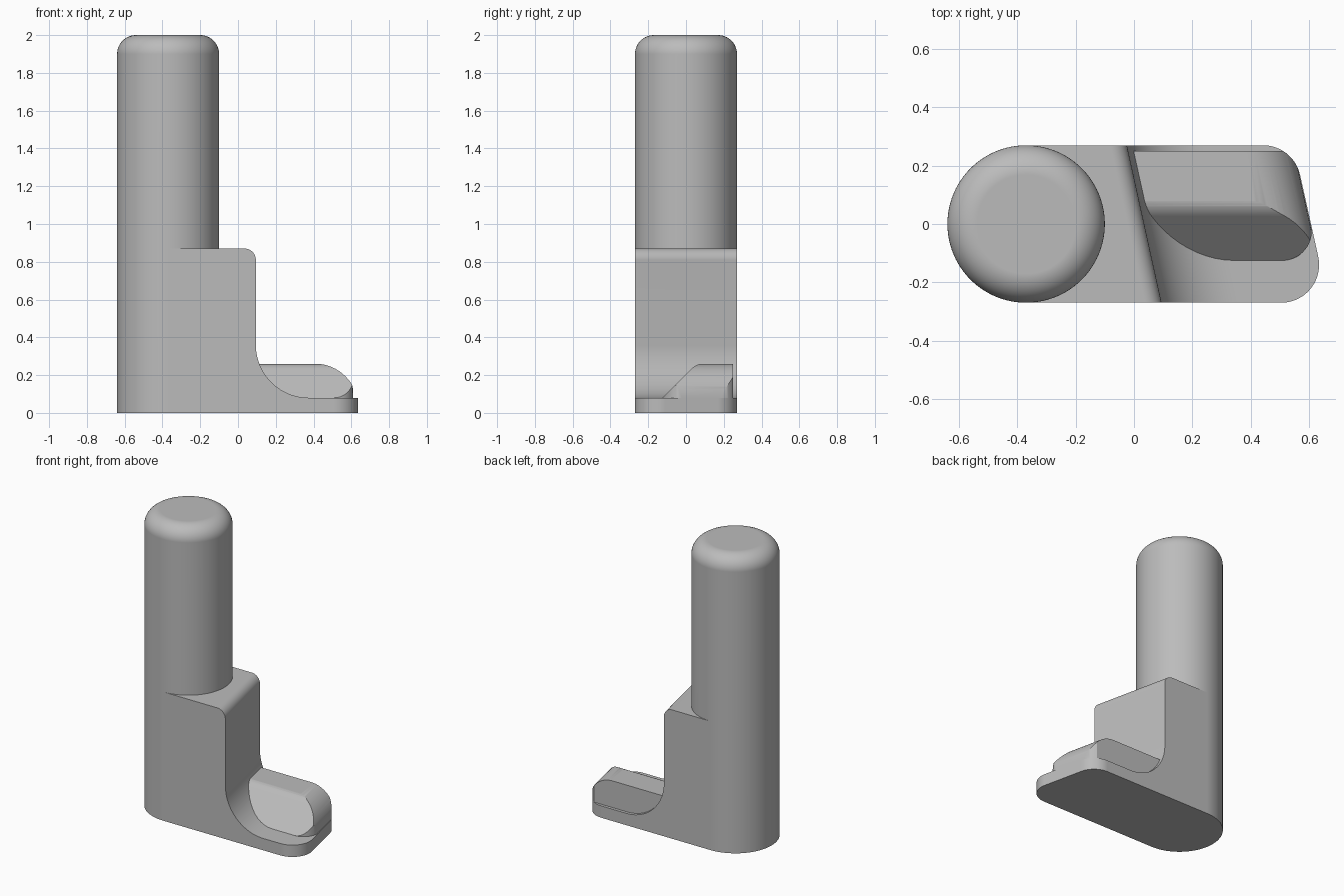
import bpy, bmesh, math
from mathutils import Vector

cube = bpy.data.objects.get("Cube")
if cube:
    bpy.data.objects.remove(cube, do_unlink=True)

SLANT = 0.22      # the step and toe end lean in x along y
HALF = 0.27       # half depth, also the column radius
COLUMN_X = -0.37

grey = bpy.data.materials.new("light grey")
grey.use_nodes = True
colour = (0.5, 0.5, 0.5, 1)
grey.diffuse_color = colour
grey.node_tree.nodes["Principled BSDF"].inputs["Base Color"].default_value = colour


def add_object(name, bm):
    bmesh.ops.recalc_face_normals(bm, faces=bm.faces)
    mesh = bpy.data.meshes.new(name)
    bm.to_mesh(mesh)
    bm.free()
    mesh.materials.append(grey)
    obj = bpy.data.objects.new(name, mesh)
    bpy.context.collection.objects.link(obj)
    return obj


def rounded(corners, steps=14):
    """Polygon from (u, v) or (u, v, radius) corners, with arcs at the radii."""
    out = []
    for i, c in enumerate(corners):
        p = Vector(c[:2])
        if len(c) < 3:
            out.append(p)
            continue
        a = (Vector(corners[i - 1][:2]) - p).normalized()
        b = (Vector(corners[(i + 1) % len(corners)][:2]) - p).normalized()
        half = a.angle(b) / 2
        centre = p + (a + b).normalized() * c[2] / math.sin(half)
        reach = c[2] / math.tan(half)
        start, end = p + a * reach - centre, p + b * reach - centre
        turn = math.atan2(start.x * end.y - start.y * end.x, start.dot(end))
        for k in range(steps + 1):
            t = turn * k / steps
            out.append(centre + Vector((
                start.x * math.cos(t) - start.y * math.sin(t),
                start.x * math.sin(t) + start.y * math.cos(t))))
    return out


def prism(name, corners, low, high, place):
    """Extrude a rounded polygon; place(u, v, w) gives the 3D position."""
    bm = bmesh.new()
    pts = rounded(corners)
    rings = [[bm.verts.new(place(p.x, p.y, w)) for p in pts] for w in (low, high)]
    for ring in rings:
        bm.faces.new(ring)
    for i in range(len(pts)):
        bm.faces.new((rings[0][i - 1], rings[0][i], rings[1][i], rings[1][i - 1]))
    return add_object(name, bm)


def plan(u, v, w):
    return (u, v, w)


def slanted_side(u, v, w):
    return (u - SLANT * w, w, v)


def end_section(u, v, w):
    return (w, u, v)


def intersect(obj, cutter):
    mod = obj.modifiers.new("trim", 'BOOLEAN')
    mod.operation = 'INTERSECT'
    mod.solver = 'EXACT'
    mod.object = cutter
    bpy.context.view_layer.objects.active = obj
    bpy.ops.object.modifier_apply(modifier=mod.name)
    bpy.data.objects.remove(cutter, do_unlink=True)


def smooth(obj):
    bpy.ops.object.select_all(action='DESELECT')
    obj.select_set(True)
    bpy.context.view_layer.objects.active = obj
    bpy.ops.object.shade_smooth_by_angle(angle=math.radians(25))
    mod = obj.modifiers.new("even shading", 'WEIGHTED_NORMAL')
    mod.keep_sharp = True


# Round column with a softened top rim
bm = bmesh.new()
bmesh.ops.create_cone(bm, cap_ends=True, segments=96, radius1=HALF, radius2=HALF, depth=2)
bmesh.ops.translate(bm, verts=bm.verts, vec=(COLUMN_X, 0, 1))
rim = [e for e in bm.edges if all(v.co.z > 1.9 for v in e.verts)]
bmesh.ops.bevel(bm, geom=rim, offset=0.1, segments=12, profile=0.5, affect='EDGES')
column = add_object("column", bm)

# Stepped base: plan outline trimmed by the slanted step profile
base = prism("stepped_base", [(COLUMN_X, -HALF), (0.667, -HALF, 0.13),
                              (0.547, HALF, 0.13), (COLUMN_X, HALF)], 0, 1.2, plan)
step = prism("step_cutter", [(-1, -0.5), (1, -0.5), (1, 0.08), (0.035, 0.08, 0.28),
                             (0.035, 0.87, 0.06), (-1, 0.87)], -0.5, 0.5, slanted_side)
intersect(base, step)

# Raised toe: sloped front, rounded slanted end, plan corners
toe = prism("raised_toe", [(0.25, 0.04), (0.25, 0.262), (0.057, 0.262, 0.1),
                           (-0.165, 0.04)], -0.2, 1, end_section)
toe_end = prism("toe_end_cutter", [(-1, -0.5), (0.604, -0.5), (0.604, 0.26, 0.175),
                                   (-1, 0.26)], -0.5, 0.5, slanted_side)
toe_plan = prism("toe_plan_cutter", [(-0.1, -0.125), (0.634, -0.125, 0.1),
                                     (0.547, HALF, 0.13), (-0.1, HALF)], -0.3, 0.6, plan)
intersect(toe, toe_end)
intersect(toe, toe_plan)

for part in (column, base, toe):
    smooth(part)
